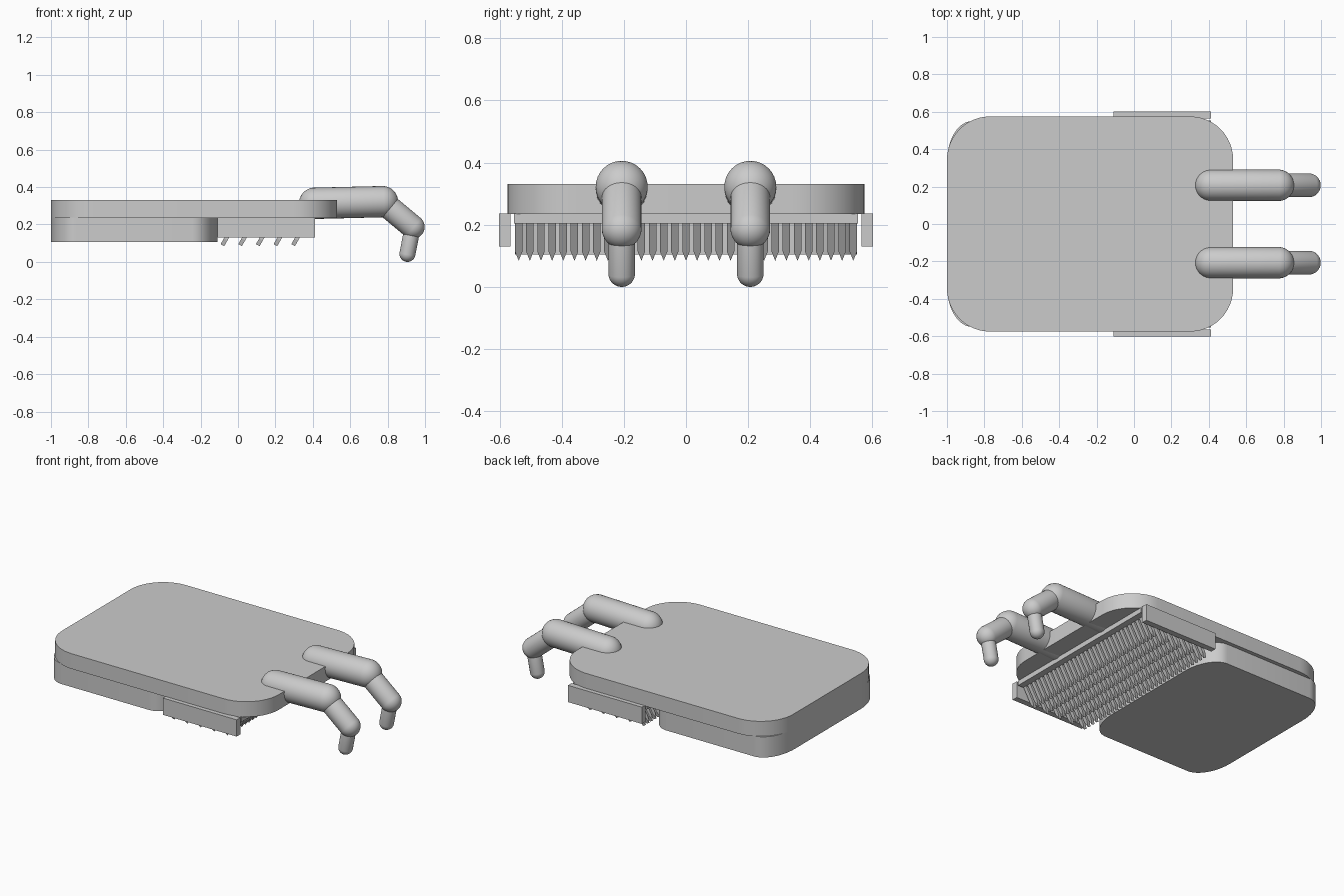
import bpy, bmesh, math
from mathutils import Vector, Matrix

if "Cube" in bpy.data.objects:
    bpy.data.objects.remove(bpy.data.objects["Cube"], do_unlink=True)

grey = bpy.data.materials.new("plain_grey")
grey.use_nodes = True
COLOUR = (0.6, 0.6, 0.6, 1)
grey.diffuse_color = COLOUR
grey.node_tree.nodes["Principled BSDF"].inputs["Base Color"].default_value = COLOUR


def finish(name, bm, smooth=False):
    bmesh.ops.recalc_face_normals(bm, faces=bm.faces)
    mesh = bpy.data.meshes.new(name)
    bm.to_mesh(mesh)
    bm.free()
    mesh.materials.append(grey)
    ob = bpy.data.objects.new(name, mesh)
    bpy.context.collection.objects.link(ob)
    if smooth:
        bpy.ops.object.select_all(action="DESELECT")
        ob.select_set(True)
        bpy.context.view_layer.objects.active = ob
        bpy.ops.object.shade_smooth_by_angle(angle=math.radians(35))
    return ob


def prism(bm, points, offset):
    """Extrude a closed outline along an offset."""
    face = bm.faces.new([bm.verts.new(p) for p in points])
    top = bmesh.ops.extrude_face_region(bm, geom=[face])["geom"]
    moved = [v for v in top if isinstance(v, bmesh.types.BMVert)]
    bmesh.ops.translate(bm, verts=moved, vec=offset)


def rounded_plate(name, x0, x1, half_y, z0, z1, rx, ry, steps=12):
    corners = [(x1 - rx, half_y - ry), (x0 + rx, half_y - ry),
               (x0 + rx, ry - half_y), (x1 - rx, ry - half_y)]
    points = []
    for i, (cx, cy) in enumerate(corners):
        for s in range(steps + 1):
            a = math.pi / 2 * (i + s / steps)
            points.append((cx + rx * math.cos(a), cy + ry * math.sin(a), z0))
    bm = bmesh.new()
    prism(bm, points, (0, 0, z1 - z0))
    finish(name, bm, True)


def box(name, x0, x1, y0, y1, z0, z1):
    bm = bmesh.new()
    prism(bm, [(x0, y0, z0), (x1, y0, z0), (x1, y1, z0), (x0, y1, z0)], (0, 0, z1 - z0))
    finish(name, bm)


def capsule(name, start, end, radius):
    """Sphere stretched along its axis into a round-ended rod."""
    start, end = Vector(start), Vector(end)
    axis = end - start
    bm = bmesh.new()
    bmesh.ops.create_uvsphere(bm, u_segments=32, v_segments=17, radius=radius)
    for v in bm.verts:
        if v.co.z > 0:
            v.co.z += axis.length
    turn = axis.to_track_quat("Z", "Y").to_matrix().to_4x4()
    bm.transform(Matrix.Translation(start) @ turn)
    finish(name, bm, True)


# Stacked body plates
rounded_plate("top_plate", -1, 0.53, 0.575, 0.235, 0.332, 0.23, 0.23)
rounded_plate("lower_plate", -1, -0.11, 0.55, 0.105, 0.237, 0.134, 0.22)

# Boards either side of the comb, and its backing
box("left_side_board", -0.11, 0.412, 0.565, 0.602, 0.13, 0.237)
box("right_side_board", -0.11, 0.412, -0.602, -0.565, 0.13, 0.237)
box("comb_base", -0.11, 0.412, -0.553, 0.553, 0.204, 0.236)

# Rows of slanted, pointed teeth
bm = bmesh.new()
slant = math.radians(30)
along = Vector((math.sin(slant), 0, math.cos(slant)))
across = Vector((math.cos(slant), 0, -math.sin(slant))) * 0.022
half = 0.012
outline = [(0, 0), (half, 0.035), (half, 0.14), (-half, 0.14), (-half, 0.035)]
for row in range(5):
    for n in range(31):
        tip = Vector((-0.093 + row * 0.0945, (n - 15) * 0.0359, 0.095))
        prism(bm, [tip + along * h + Vector((0, y, 0)) for y, h in outline], across)
finish("comb_teeth", bm)

# Jointed fingers
for side, y in (("left", 0.207), ("right", -0.207)):
    shoulder, knuckle = (0.41, y, 0.313), (0.772, y, 0.322)
    wrist, tip = (0.934, y, 0.187), (0.906, y, 0.043)
    capsule(side + "_finger_upper", shoulder, knuckle, 0.084)
    capsule(side + "_finger_middle", knuckle, wrist, 0.064)
    capsule(side + "_finger_tip", wrist, tip, 0.043)
